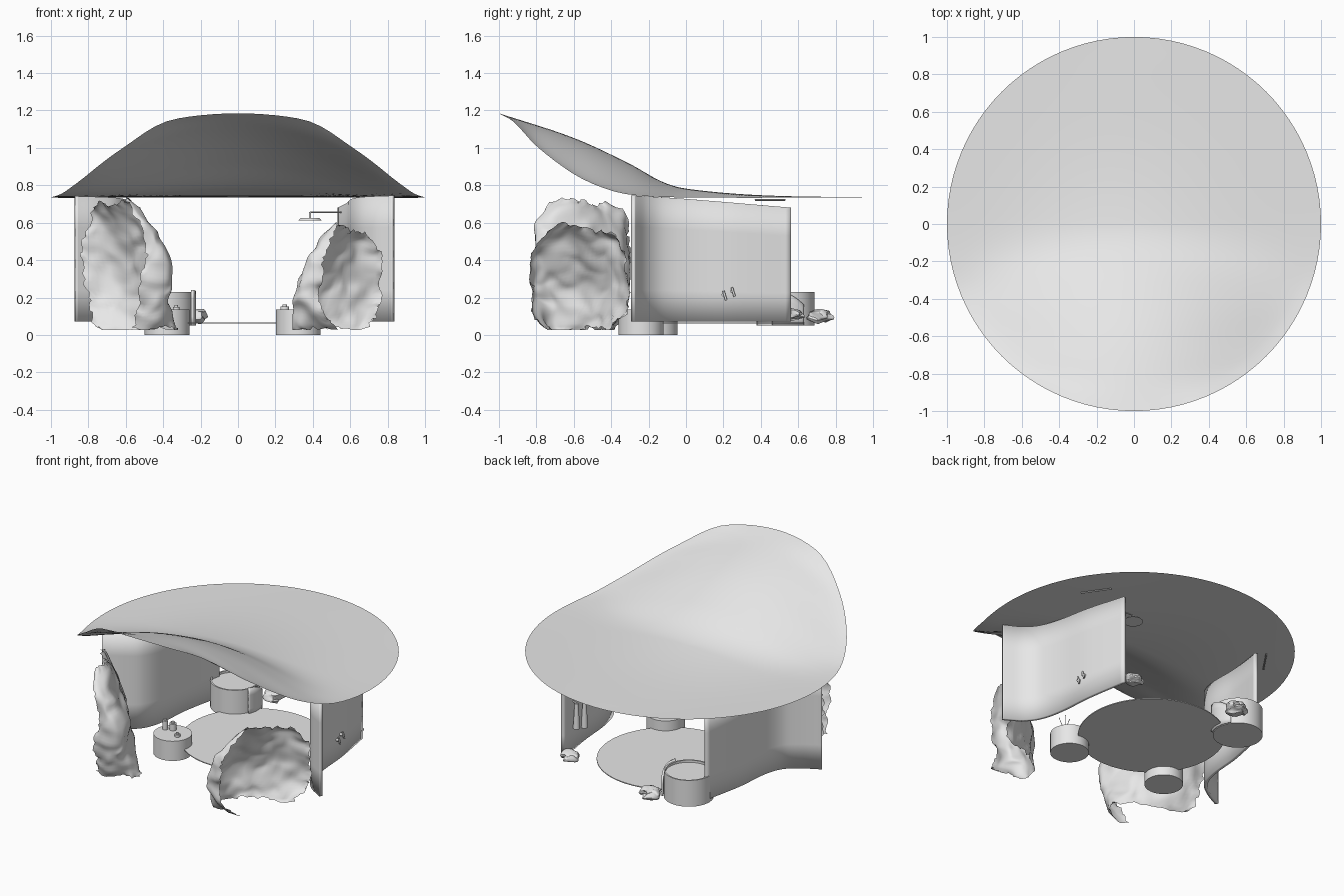
import bpy, bmesh, math
from mathutils import Vector, Matrix, noise

cube = bpy.data.objects.get("Cube")
if cube:
    bpy.data.objects.remove(cube, do_unlink=True)

grey = bpy.data.materials.new("plain_grey")
grey.use_nodes = True
grey.diffuse_color = (0.8, 0.8, 0.8, 1)
for node in grey.node_tree.nodes:
    if node.type == 'BSDF_PRINCIPLED':
        node.inputs["Base Color"].default_value = grey.diffuse_color


def finish(name, bm, angle=40):
    mesh = bpy.data.meshes.new(name)
    bm.to_mesh(mesh)
    bm.free()
    mesh.materials.append(grey)
    obj = bpy.data.objects.new(name, mesh)
    bpy.context.collection.objects.link(obj)
    bpy.ops.object.select_all(action='DESELECT')
    bpy.context.view_layer.objects.active = obj
    obj.select_set(True)
    bpy.ops.object.shade_smooth_by_angle(angle=math.radians(angle))
    return obj


def curve_at(keys, t):
    """Smooth value at t through (position, value) keys."""
    t = min(max(t, keys[0][0]), keys[-1][0])
    i = 0
    while i < len(keys) - 2 and t > keys[i + 1][0]:
        i += 1

    def slope(k):
        a, b = keys[max(k - 1, 0)], keys[min(k + 1, len(keys) - 1)]
        return (b[1] - a[1]) / (b[0] - a[0])
    (t0, v0), (t1, v1) = keys[i], keys[i + 1]
    w = t1 - t0
    s = (t - t0) / w
    return (v0 * (1 + 2 * s) * (1 - s) ** 2 + slope(i) * w * s * (1 - s) ** 2
            + v1 * s * s * (3 - 2 * s) + slope(i + 1) * w * s * s * (s - 1))


def sheet(name, func, nu, nv, thickness=0, angle=40):
    """Surface from func(u, v) with u and v from 0 to 1."""
    bm = bmesh.new()
    rows = [[bm.verts.new(func(i / nu, j / nv)) for j in range(nv + 1)]
            for i in range(nu + 1)]
    for i in range(nu):
        for j in range(nv):
            bm.faces.new((rows[i][j], rows[i + 1][j],
                          rows[i + 1][j + 1], rows[i][j + 1]))
    bmesh.ops.remove_doubles(bm, verts=bm.verts, dist=0.0001)
    obj = finish(name, bm, angle)
    if thickness:
        mod = obj.modifiers.new("thickness", 'SOLIDIFY')
        mod.thickness = thickness
        mod.offset = 0
    return obj


def rod(name, p, q, r, r2=None, sides=16):
    """Cylinder or cone from point p to point q."""
    p, q = Vector(p), Vector(q)
    bm = bmesh.new()
    turn = (q - p).to_track_quat('Z', 'Y').to_matrix().to_4x4()
    bmesh.ops.create_cone(bm, cap_ends=True, segments=sides, radius1=r,
                          radius2=r if r2 is None else r2, depth=(q - p).length,
                          matrix=Matrix.Translation((p + q) / 2) @ turn)
    return finish(name, bm)


# Swept roof: a round sheet lifted at the front, its ridge narrowing to the back
RIDGE = [(-1, 1.185), (-.6, 1.053), (-.3, .914), (-.13, .82), (0, .782), (.4, .747), (1, .735)]
RIM = [(-1, 1.185), (-.92, 1.138), (-.8, 1.01), (-.6, .86), (-.44, .785), (-.3, .75),
       (0, .735), (1, .735)]


def roof_point(u, v):
    a = v * math.tau
    x, y = u * math.cos(a), u * math.sin(a)
    t = min(1, abs(x) / max(math.sqrt(max(0, 1 - y * y)), 0.001))
    rim = curve_at(RIM, y)
    narrow = curve_at([(-.7, 1.3), (-.35, 1.8), (0, 3.5), (.4, 4)], y)
    return x, y, rim + (curve_at(RIDGE, y) - rim) * (1 - t * t) ** narrow


sheet("roof", roof_point, 28, 96, angle=80)

# Curved side walls that flare out at the front
TOP = [(-.29, .745), (0, .727), (.565, .68)]


def wall(name, side, plan):
    start, end = plan[0][0], plan[-1][0]

    def point(u, v):
        y = start + (end - start) * u ** 1.4
        return side * curve_at(plan, y), y, .072 + v * (curve_at(TOP, y) - .072)
    sheet(name, point, 40, 4, thickness=.022)


wall("left_wall", 1, [(-.285, .83), (-.22, .725), (-.13, .655), (.02, .615), (.27, .592), (.56, .544)])
wall("right_wall", -1, [(-.235, .868), (-.18, .765), (-.1, .665), (.03, .615), (.27, .59), (.55, .533)])

# Half-boulder shells, hollow toward the outside, bulging in near the front tip
WIDTH = [(0, .68), (.3, 1), (.6, 1.03), (.85, .92), (1, .5)]
DEPTH = [(0, 1), (.3, .92), (.6, .74), (.85, .45), (1, .12)]


def boulder(name, side, cx, cy, height):
    along = Vector((-.15 * side, -.255, 0))
    bulge = Vector((-.305 * side, -.03, 0))

    def point(u, v):
        a = u * math.pi
        p = Vector((cx * side, cy, .03 + height * v))
        p += along * curve_at(WIDTH, v) * math.cos(a)
        p += bulge * curve_at(DEPTH, v) * math.sin(a)
        p += .035 * noise.noise_vector(p * 5) + .016 * noise.noise_vector(p * 13)
        if u in (0, 1) or v in (0, 1):
            p += .02 * noise.noise_vector(p * 40)
        p.z = max(p.z, .025)
        return p
    sheet(name, point, 40, 36, angle=50)


boulder("left_boulder", 1, .605, -.57, .54)
boulder("right_boulder", -1, .672, -.55, .69)

# Small stones behind
for name, place, size in (("right_stone", (-.235, .715, .1), .065),
                          ("left_stone", (.475, .57, .11), .055)):
    bm = bmesh.new()
    bmesh.ops.create_icosphere(bm, subdivisions=3, radius=size)
    for v in bm.verts:
        v.co += .03 * noise.noise_vector(v.co * 20)
        v.co.z *= .6
    bmesh.ops.translate(bm, verts=bm.verts, vec=place)
    finish(name, bm)

# Round floor
rod("floor", (0, .17, .061), (0, .17, .067), .458, sides=96)


# Tub with a recessed top, and its curved splash screen
def tub_point(u, v):
    r, z = [(0, .05), (.155, .05), (.155, .23), (.145, .23), (.145, .215), (0, .215)][round(u * 5)]
    a = -v * math.tau
    return -.395 + r * math.cos(a), .533 + r * math.sin(a), z


def screen_point(u, v):
    a = math.radians(-25 + 60 * u)
    return (-.395 + .165 * math.cos(a), .533 + .165 * math.sin(a),
            .05 + v * (.19 - .08 * u * u))


sheet("tub", tub_point, 5, 48)
sheet("tub_screen", screen_point, 16, 4, thickness=.012)

# Drum tables with bottles, a jar and reeds
for name, x, y in (("left_drum", .322, -.24), ("right_drum", -.38, -.165)):
    rod(name, (x, y, 0), (x, y, .135), .12, sides=48)
for x, y, r, h in ((-.455, -.14, .018, .06), (-.41, -.12, .022, .045),
                   (-.33, -.185, .018, .015), (.25, -.25, .024, .017)):
    rod("bottle", (x, y, .135), (x, y, .135 + h), r)
    rod("bottle_cap", (x, y, .135 + h), (x, y, .145 + h), r * .5)
for dx, dy in ((-.03, .01), (.02, .03), (.03, -.02)):
    rod("reed", (.36, -.24, .135), (.36 + dx, -.24 + dy, .235), .002, sides=6)

# Shower: disc head, stem and wall arm
rod("shower_head", (.385, .45, .613), (.385, .45, .625), .062, .05, sides=32)
rod("shower_stem", (.385, .45, .62), (.385, .45, .657), .006)
rod("shower_arm", (.385, .45, .657), (.565, .45, .657), .004)

# Towels on hooks inside, and the tap outside the left wall
for x, y, z in ((.56, .3, .18), (.53, .43, .23)):
    rod("towel", (x, y, z), (x, y, z + .17), .022, .012, sides=12)
    rod("towel_hook", (x, y, z + .17), (x + .03, y, z + .18), .005)
for y, z in ((.2, .215), (.245, .235)):
    rod("tap", (.59, y, z), (.625, y, z), .01)
    rod("tap_lever", (.625, y, z + .02), (.625, y + .015, z - .03), .006)

# Slim light bars under the roof
for side in (1, -1):
    rod("light_bar", (.74 * side, .37, .722), (.63 * side, .53, .722), .005, sides=8)
